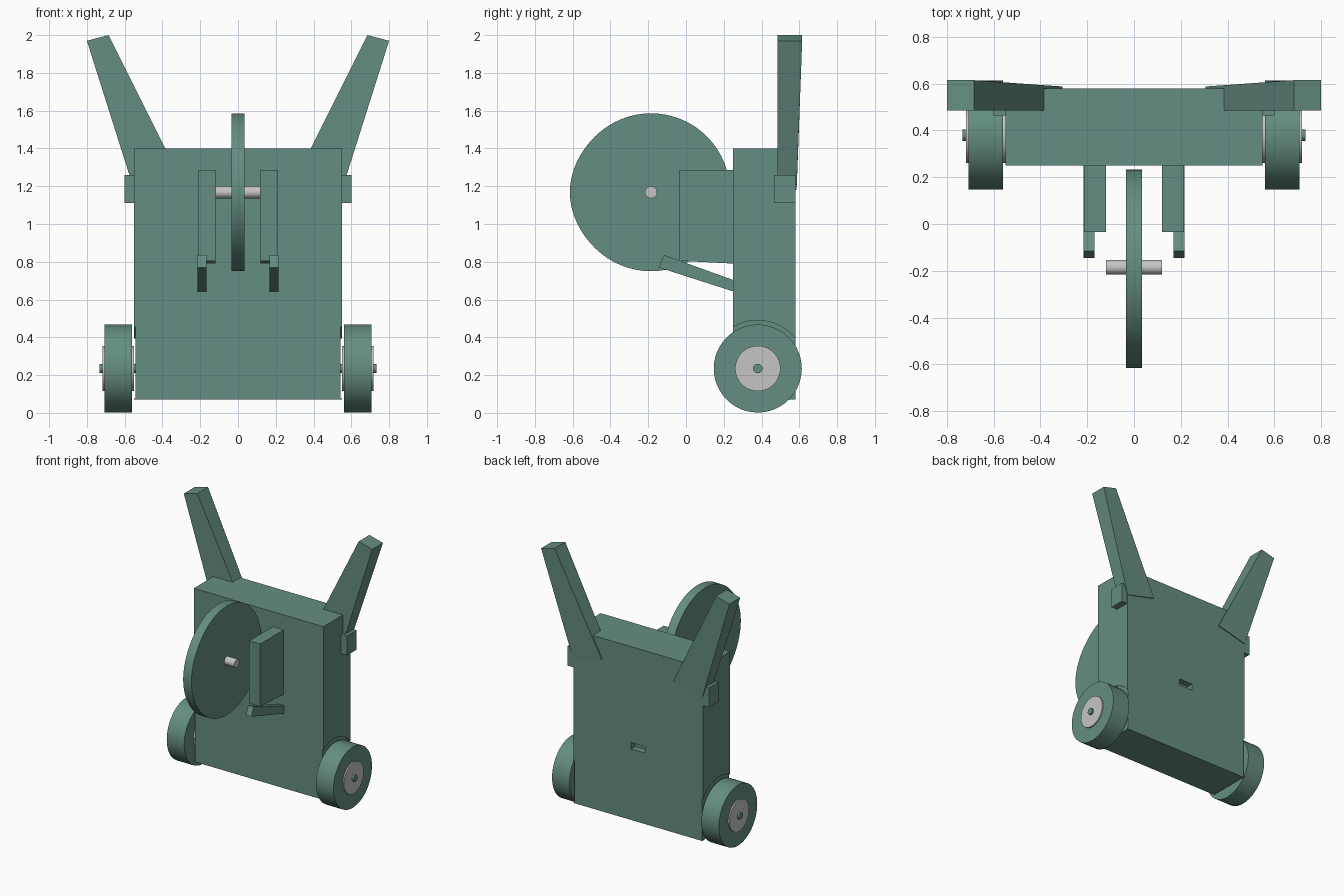
import bpy, math
from mathutils import Vector

cube = bpy.data.objects.get("Cube")
if cube:
    bpy.data.objects.remove(cube, do_unlink=True)


def material(name, rgb):
    m = bpy.data.materials.new(name)
    m.use_nodes = True
    m.diffuse_color = (*rgb, 1)
    m.node_tree.nodes["Principled BSDF"].inputs["Base Color"].default_value = (*rgb, 1)
    return m


GREEN = material("muted_green", (0.13, 0.27, 0.22))
GREY = material("light_grey", (0.56, 0.56, 0.56))


def mesh_object(name, verts, faces, mat):
    me = bpy.data.meshes.new(name)
    me.from_pydata(verts, [], faces)
    me.materials.append(mat)
    ob = bpy.data.objects.new(name, me)
    bpy.context.collection.objects.link(ob)
    return ob


def loft(name, a, b, mat=GREEN):
    """Solid between two matching outlines, with outward normals."""
    n = len(a)
    faces = [tuple(range(n))[::-1], tuple(range(n, 2 * n))]
    faces += [(i, (i + 1) % n, n + (i + 1) % n, n + i) for i in range(n)]
    area = sum((Vector(a[i]).cross(Vector(a[(i + 1) % n])) for i in range(n)), Vector())
    if area.dot(Vector(b[0]) - Vector(a[0])) < 0:
        faces = [f[::-1] for f in faces]
    return mesh_object(name, list(a) + list(b), faces, mat)


def box(name, x, y, z):
    ring = [(x[0], y[0]), (x[1], y[0]), (x[1], y[1]), (x[0], y[1])]
    return loft(name, [(*p, z[0]) for p in ring], [(*p, z[1]) for p in ring])


def disc(name, x0, x1, y, z, r, mat=GREEN, n=48, bulge=0.0):
    """Cylinder along x, with an optional bulge of the rim towards the front."""
    ring = []
    for i in range(n):
        a = 2 * math.pi * i / n
        rr = r + bulge * max(0, -math.cos(a)) ** 8
        ring.append((y + rr * math.cos(a), z + rr * math.sin(a)))
    ob = loft(name, [(x0, *p) for p in ring], [(x1, *p) for p in ring], mat)
    bpy.ops.object.select_all(action="DESELECT")
    bpy.context.view_layer.objects.active = ob
    ob.select_set(True)
    bpy.ops.object.shade_smooth_by_angle(angle=math.radians(30))
    return ob


def cut(target, cutter):
    mod = target.modifiers.new("cut", "BOOLEAN")
    mod.operation = "DIFFERENCE"
    mod.solver = "EXACT"
    mod.object = cutter
    bpy.ops.object.select_all(action="DESELECT")
    bpy.context.view_layer.objects.active = target
    target.select_set(True)
    bpy.ops.object.modifier_apply(modifier=mod.name)
    bpy.data.objects.remove(cutter, do_unlink=True)


# Body with a rear slot and shallow wheel wells
WY, WZ = 0.38, 0.235
body = box("body", (-0.55, 0.55), (0.25, 0.58), (0.07, 1.4))
cut(body, box("slot_cutter", (-0.06, 0.06), (0.53, 0.65), (0.615, 0.665)))
for s in (-1, 1):
    cut(body, disc("well_cutter", s * 0.542, s * 0.6, WY, WZ, 0.255))

# Saw-like front wheel and its shaft
disc("front_disc", -0.035, 0.035, -0.185, 1.168, 0.418, n=64, bulge=0.012)
disc("front_shaft", -0.12, 0.12, -0.185, 1.168, 0.032, GREY, 32)

for s, side in ((1, "left"), (-1, "right")):
    # Tapered upright arm
    outline = [(0.305, 1.24, 0.588), (0.55, 1.18, 0.585), (0.80, 1.97, 0.615), (0.685, 2.0, 0.615)]
    loft(side + "_arm", [(s * x, 0.485, z) for x, z, y in outline],
         [(s * x, y, z) for x, z, y in outline])
    # Shoulder block
    box(side + "_shoulder", sorted((s * 0.54, s * 0.60)), (0.465, 0.579), (1.11, 1.26))
    # Front bracket with its slightly sloping underside
    side_shape = [(-0.035, 0.805), (0.26, 0.79), (0.26, 1.285), (-0.035, 1.285)]
    loft(side + "_bracket", [(s * 0.12, *p) for p in side_shape],
         [(s * 0.213, *p) for p in side_shape])
    # Sloping strut below the bracket
    strut = [(-0.145, 0.77), (0.26, 0.64), (0.26, 0.70), (-0.115, 0.835)]
    loft(side + "_strut", [(s * 0.168, *p) for p in strut],
         [(s * 0.215, *p) for p in strut])
    # Wheel, hub and axle
    disc(side + "_wheel", s * 0.56, s * 0.708, WY, WZ, 0.233)
    disc(side + "_hub", s * 0.55, s * 0.718, WY, WZ, 0.12, GREY)
    disc(side + "_axle", s * 0.53, s * 0.733, WY, WZ, 0.025, n=16)
